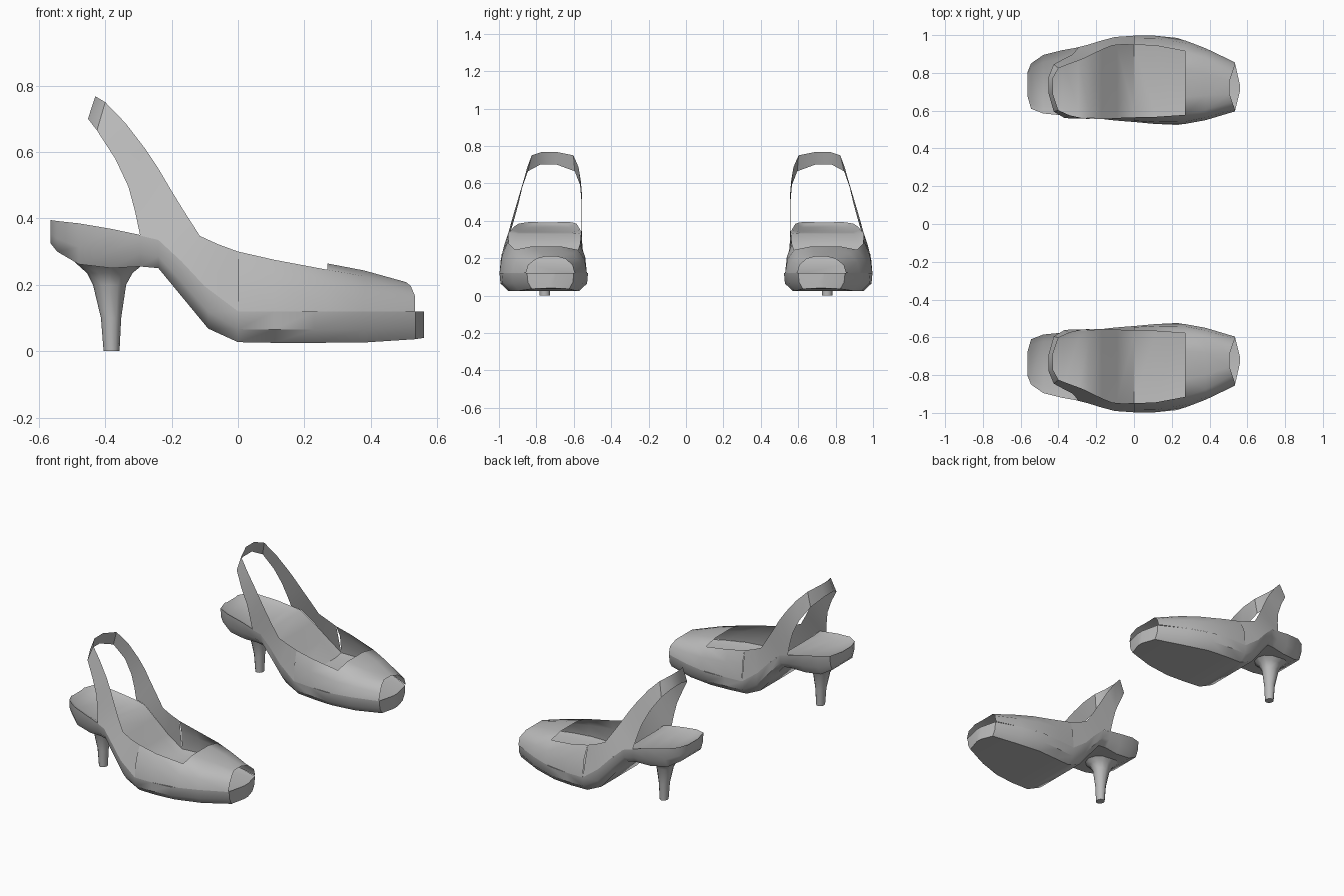
import bpy, math

grey = bpy.data.materials.new("grey leather")
grey.diffuse_color = (0.5, 0.5, 0.5, 1)


def make(name, verts, faces, angle=40):
    """Mesh part of one shoe, mirrored across y = 0 to give the pair."""
    me = bpy.data.meshes.new(name)
    me.from_pydata(verts, [], faces)
    me.validate()
    me.materials.append(grey)
    ob = bpy.data.objects.new(name, me)
    bpy.context.collection.objects.link(ob)
    bpy.context.view_layer.objects.active = ob
    ob.select_set(True)
    bpy.ops.object.shade_smooth_by_angle(angle=math.radians(angle))
    ob.select_set(False)
    m = ob.modifiers.new("pair", 'MIRROR')
    m.use_axis = (False, True, False)
    m.use_mirror_merge = False
    return ob


def loft(rings, closed=True, caps=False, skip=lambda i, j: False):
    """Join equal-length rings of points into quads."""
    n = len(rings[0])
    verts = [p for r in rings for p in r]
    faces = []
    for i in range(len(rings) - 1):
        for j in range(n if closed else n - 1):
            if not skip(i, j):
                k = (j + 1) % n
                faces.append((i*n + j, i*n + k, (i+1)*n + k, (i+1)*n + j))
    if caps:
        faces.append(tuple(range(n))[::-1])
        faces.append(tuple(range(len(verts) - n, len(verts))))
    return verts, faces


# Sole: x, inner y, outer y, rim z, underside z, insole drop
sole = [
    (-0.565, 0.68, 0.80, 0.395, 0.325, 0.005),
    (-0.545, 0.61, 0.85, 0.392, 0.30, 0.012),
    (-0.48, 0.585, 0.895, 0.385, 0.262, 0.02),
    (-0.38, 0.575, 0.92, 0.368, 0.25, 0.02),
    (-0.295, 0.565, 0.935, 0.35, 0.255, 0.012),
    (-0.24, 0.562, 0.948, 0.335, 0.25, 0.005),
    (-0.17, 0.557, 0.97, 0.27, 0.165, 0.0),
    (-0.09, 0.548, 0.99, 0.19, 0.068, 0.0),
    (0.0, 0.54, 0.997, 0.12, 0.027, 0.01),
    (0.11, 0.53, 0.997, 0.12, 0.025, 0.01),
    (0.23, 0.524, 0.985, 0.12, 0.025, 0.01),
    (0.38, 0.55, 0.93, 0.12, 0.026, 0.01),
    (0.535, 0.60, 0.85, 0.12, 0.036, 0.003),
    (0.56, 0.70, 0.74, 0.12, 0.04, 0.0),
]
rings = []
for x, lo, hi, zr, zb, d in sole:
    w = hi - lo
    i1, i2, zm = 0.12 * w, 0.1 * w, zb + 0.42 * (zr - zb)
    rings.append([(x, lo + i1, zr - d), (x, lo, zr), (x, lo + 0.005, zm),
                  (x, lo + i2, zb), (x, hi - i2, zb), (x, hi - 0.005, zm),
                  (x, hi, zr), (x, hi - i1, zr - d)])
make("sole", *loft(rings, caps=True))

# Heel: z, back x, front x, half width in y
heel = [(0.0, -0.405, -0.357, 0.027), (0.10, -0.413, -0.352, 0.032),
        (0.20, -0.437, -0.337, 0.045), (0.235, -0.455, -0.318, 0.062),
        (0.262, -0.485, -0.285, 0.10), (0.285, -0.51, -0.25, 0.13)]
rings = []
for z, a, b, h in heel:
    rings.append([((a + b)/2 + (b - a)/2 * math.cos(t), 0.755 + h * math.sin(t), z)
                  for t in (math.tau * k / 12 for k in range(12))])
make("heel", *loft(rings, caps=True), angle=50)

# Vamp: x, base inner/outer y, edge inner/outer y, edge z, centre z
vamp = [
    (0.0, 0.54, 0.997, 0.565, 0.948, 0.30, 0.31),
    (0.11, 0.53, 0.997, 0.567, 0.945, 0.275, 0.29),
    (0.27, 0.53, 0.972, 0.578, 0.915, 0.245, 0.264),
    (0.38, 0.55, 0.93, 0.605, 0.875, 0.226, 0.243),
    (0.52, 0.596, 0.856, 0.645, 0.80, 0.197, 0.208),
]
rings = []
for x, lo, hi, el, eh, ze, zc in vamp:
    zm = 0.12 + 0.58 * (ze - 0.12)
    c = (el + eh) / 2
    q = (eh - el) * 0.22
    toe = 0.014 if x > 0.5 else 0        # toe opening leans back
    rings.append([(x + toe, lo, 0.12), (x + toe, lo + 0.25*(el - lo), zm), (x, el, ze),
                  (x - toe, c - q, zc), (x - toe, c + q, zc),
                  (x, eh, ze), (x + toe, hi - 0.25*(hi - eh), zm), (x + toe, hi, 0.12)])
make("vamp", *loft(rings, closed=False, skip=lambda i, j: i < 2 and j in (2, 3, 4)))

# Side quarters rising into the heel strap:
# lower x, z, then upper x, z, then lower/upper y on the inner and outer side
strap = [
    (0.0, 0.12, 0.0, 0.30, 0.54, 0.565, 0.997, 0.948),
    (-0.10, 0.195, -0.06, 0.322, 0.548, 0.563, 0.99, 0.95),
    (-0.17, 0.27, -0.115, 0.347, 0.556, 0.56, 0.972, 0.945),
    (-0.24, 0.335, -0.165, 0.425, 0.56, 0.557, 0.95, 0.925),
    (-0.295, 0.348, -0.20, 0.482, 0.56, 0.557, 0.936, 0.908),
    (-0.31, 0.42, -0.24, 0.55, 0.558, 0.557, 0.915, 0.888),
    (-0.33, 0.495, -0.28, 0.61, 0.558, 0.562, 0.895, 0.87),
    (-0.37, 0.58, -0.34, 0.688, 0.562, 0.575, 0.875, 0.848),
    (-0.425, 0.665, -0.40, 0.75, 0.595, 0.602, 0.845, 0.825),
    (-0.452, 0.70, -0.43, 0.768, 0.69, 0.69, 0.78, 0.77),
]
inner = [[(a, y1, b), (c, y2, d)] for a, b, c, d, y1, y2, _, _ in strap]
outer = [[(a, y1, b), (c, y2, d)] for a, b, c, d, _, _, y1, y2 in strap]
make("heel_strap", *loft(inner + outer[::-1], closed=False))
